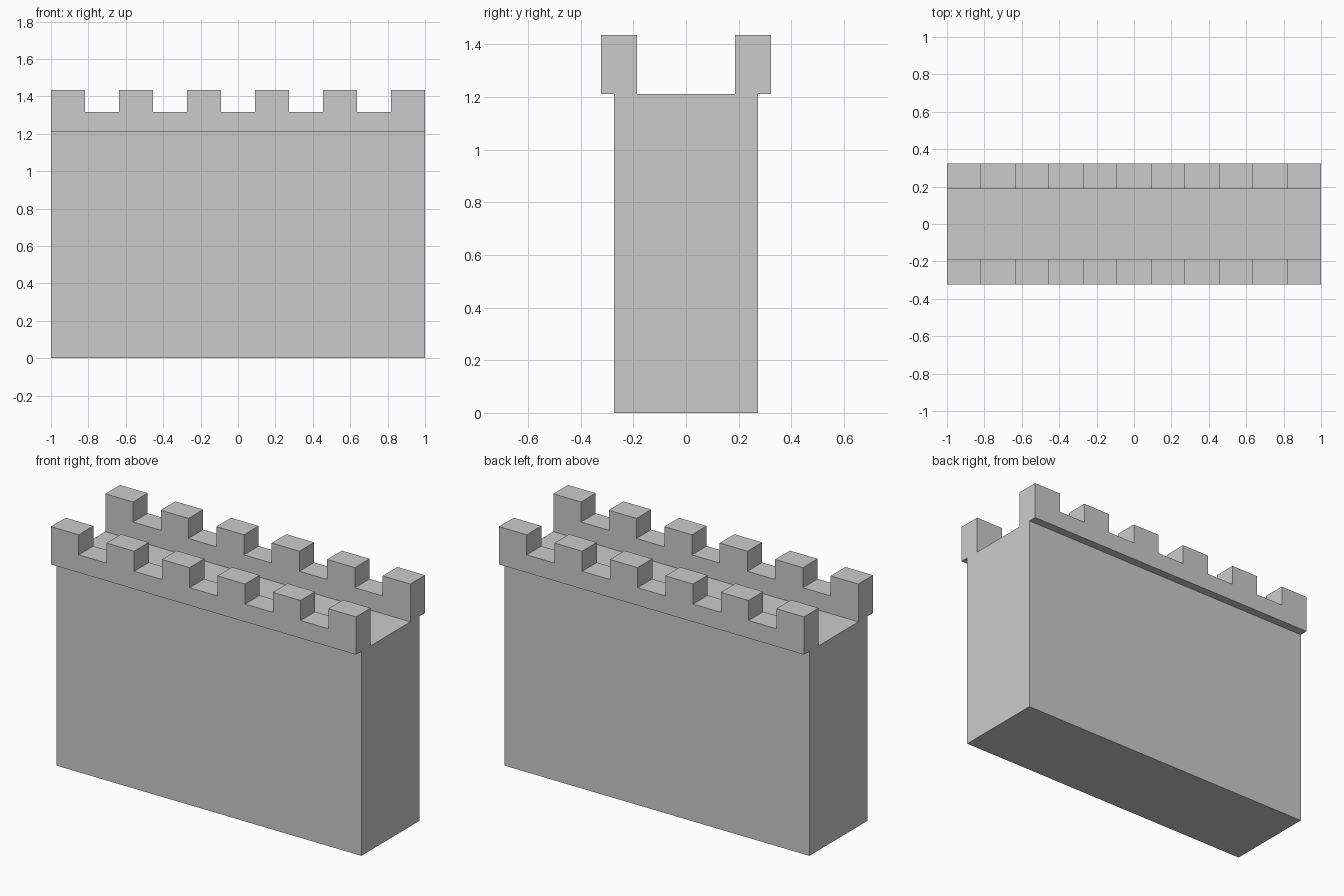
import bpy
import bmesh

if "Cube" in bpy.data.objects:
    bpy.data.objects.remove(bpy.data.objects["Cube"])

HALF_LEN = 1.0
WALL_HALF, WALL_TOP = 0.273, 1.211
PARAPET_IN, PARAPET_OUT = 0.186, 0.323
SILL, TOP = 1.316, 1.435
TEETH = 6


def extrude_profile(name, profile, y0, y1):
    """Extrude an (x, z) outline from y0 to y1."""
    bm = bmesh.new()
    face = bm.faces.new([bm.verts.new((x, y0, z)) for x, z in profile])
    ext = bmesh.ops.extrude_face_region(bm, geom=[face])
    moved = [v for v in ext["geom"] if isinstance(v, bmesh.types.BMVert)]
    bmesh.ops.translate(bm, verts=moved, vec=(0, y1 - y0, 0))
    bmesh.ops.recalc_face_normals(bm, faces=bm.faces)
    mesh = bpy.data.meshes.new(name)
    bm.to_mesh(mesh)
    bm.free()
    obj = bpy.data.objects.new(name, mesh)
    bpy.context.collection.objects.link(obj)
    return obj


# Main wall block with the walkway on top
extrude_profile("wall_body",
                [(-HALF_LEN, 0), (HALF_LEN, 0), (HALF_LEN, WALL_TOP), (-HALF_LEN, WALL_TOP)],
                -WALL_HALF, WALL_HALF)

# Crenellated outline: merlons and gaps of equal width
step = 2 * HALF_LEN / (2 * TEETH - 1)
outline = [(HALF_LEN, WALL_TOP), (-HALF_LEN, WALL_TOP)]
for i in range(2 * TEETH - 1):
    z = TOP if i % 2 == 0 else SILL
    x = -HALF_LEN + i * step
    outline += [(x, z), (x + step, z)]

# Overhanging parapets, front and back
extrude_profile("front_parapet", outline, -PARAPET_OUT, -PARAPET_IN)
extrude_profile("back_parapet", outline, PARAPET_IN, PARAPET_OUT)
